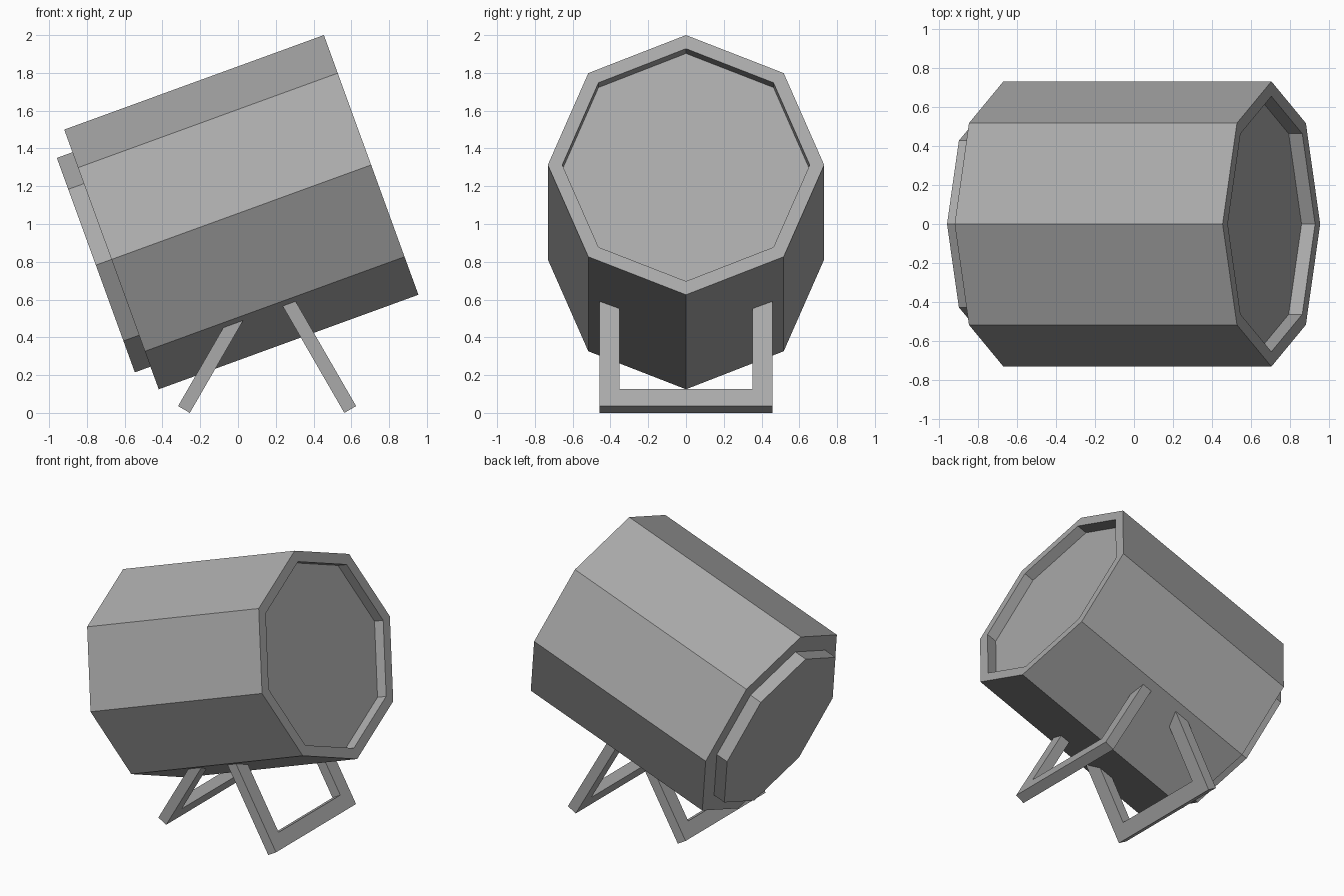
import bpy, bmesh
from math import cos, sin, pi, radians
from mathutils import Matrix, Vector

cube = bpy.data.objects.get("Cube")
if cube:
    bpy.data.objects.remove(cube, do_unlink=True)

grey = bpy.data.materials.new("mid_grey")
grey.use_nodes = True
colour = (0.4, 0.4, 0.4, 1)
grey.diffuse_color = colour
grey.node_tree.nodes["Principled BSDF"].inputs["Base Color"].default_value = colour


def finish(name, bm, matrix):
    bmesh.ops.recalc_face_normals(bm, faces=bm.faces)
    mesh = bpy.data.meshes.new(name)
    bm.to_mesh(mesh)
    bm.free()
    mesh.materials.append(grey)
    obj = bpy.data.objects.new(name, mesh)
    obj.matrix_world = matrix
    bpy.context.collection.objects.link(obj)


def lathe(name, profile, matrix, sides=8):
    """Turn (radius, x) points around the local x axis and cap both ends."""
    bm = bmesh.new()
    rings = [[bm.verts.new((x, r * sin(2 * pi * i / sides), r * cos(2 * pi * i / sides)))
              for i in range(sides)] for r, x in profile]
    for a, b in zip(rings, rings[1:]):
        for i in range(sides):
            j = (i + 1) % sides
            bm.faces.new((a[i], a[j], b[j], b[i]))
    bm.faces.new(rings[0])
    bm.faces.new(rings[-1])
    finish(name, bm, matrix)


def stand(name, foot_x, side, length):
    """U-shaped frame leaning inwards; side is +1 or -1 along x."""
    half, bar, thick, lean = 0.458, 0.105, 0.072, radians(30)
    outline = [(-half, 0), (half, 0), (half, length), (half - bar, length),
               (half - bar, bar), (bar - half, bar), (bar - half, length), (-half, length)]
    bm = bmesh.new()
    face = bm.faces.new([bm.verts.new((0, y, z)) for y, z in outline])
    new = bmesh.ops.extrude_face_region(bm, geom=[face])["geom"]
    bmesh.ops.translate(bm, vec=Vector((side * thick, 0, 0)),
                        verts=[v for v in new if isinstance(v, bmesh.types.BMVert)])
    finish(name, bm, Matrix.Translation((foot_x, 0, 0)) @ Matrix.Rotation(-side * lean, 4, 'Y'))


# Tilted eight-sided drum with a recessed front end and a raised back plate
tilt = Matrix.Translation((0.0175, 0, 1.0625)) @ Matrix.Rotation(radians(-20), 4, 'Y')
R, H = 0.7315, 0.7315
lathe("drum", [(0.604, -H - 0.088), (0.604, -H), (R, -H), (R, H),
               (0.655, H), (0.655, H - 0.074)], tilt)

# Splayed stands, their posts sunk into the drum
stand("front_stand", 0.563, 1, 0.68)
stand("back_stand", -0.255, -1, 0.6)
